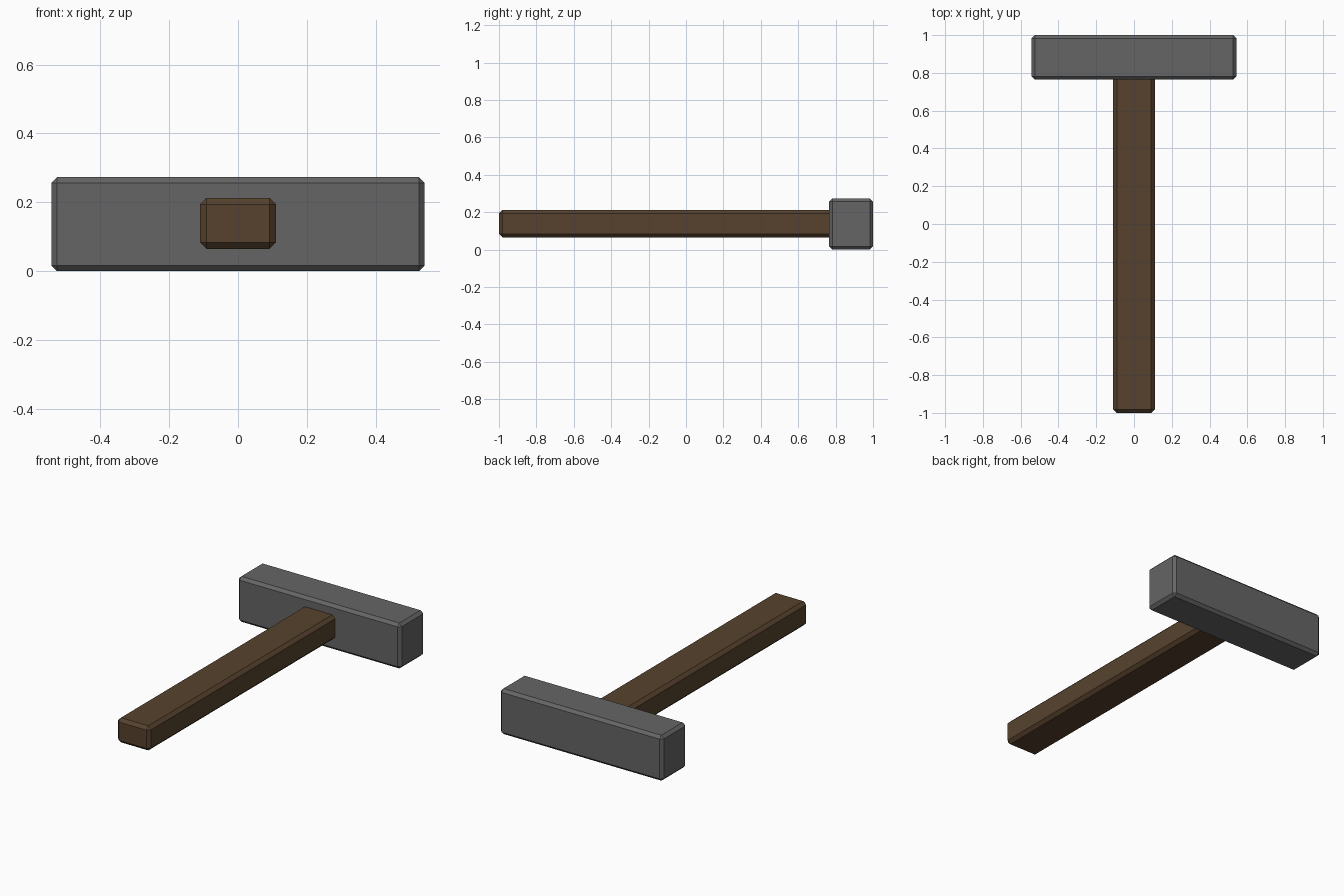
import bpy, bmesh
from mathutils import Vector

if "Cube" in bpy.data.objects:
    bpy.data.objects.remove(bpy.data.objects["Cube"])


def material(name, rgb):
    m = bpy.data.materials.new(name)
    m.diffuse_color = (*rgb, 1.0)
    m.use_nodes = True
    m.node_tree.nodes["Principled BSDF"].inputs["Base Color"].default_value = m.diffuse_color
    return m


def chamfered_box(name, lo, hi, bevel, mat):
    """Flat-shaded box between two corners with a one-segment bevel."""
    lo, hi = Vector(lo), Vector(hi)
    size, centre = hi - lo, (lo + hi) / 2
    bm = bmesh.new()
    bmesh.ops.create_cube(bm, size=1.0)
    bmesh.ops.scale(bm, vec=size, verts=bm.verts)
    bmesh.ops.bevel(bm, geom=bm.edges[:], offset=bevel, segments=1,
                    profile=0.5, affect='EDGES')
    mesh = bpy.data.meshes.new(name)
    bm.to_mesh(mesh)
    bm.free()
    mesh.materials.append(mat)
    obj = bpy.data.objects.new(name, mesh)
    obj.location = centre
    bpy.context.collection.objects.link(obj)
    return obj


steel = material("dark grey steel", (0.13, 0.13, 0.13))
wood = material("brown wood", (0.095, 0.055, 0.027))

# Hammer head: wide block lying across the end of the handle
chamfered_box("hammer_head", (-0.542, 0.765, 0.0), (0.542, 1.0, 0.273), 0.017, steel)

# Handle: long bar whose end is seated inside the head
chamfered_box("handle", (-0.11, -1.0, 0.065), (0.11, 0.80, 0.213), 0.019, wood)
